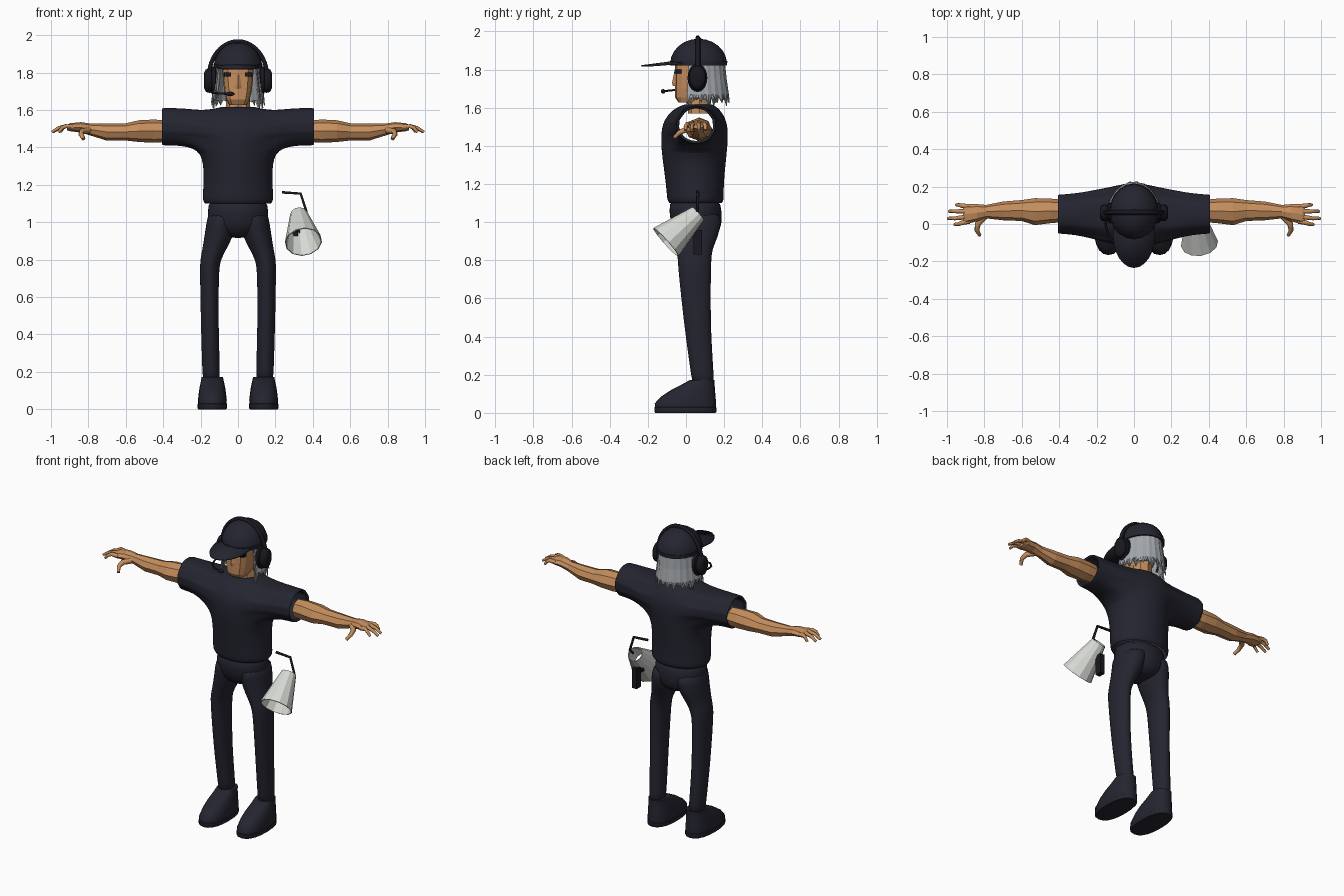
import bpy, bmesh, math
from mathutils import Vector

if "Cube" in bpy.data.objects:
    bpy.data.objects.remove(bpy.data.objects["Cube"])


def material(name, rgb):
    m = bpy.data.materials.new(name)
    m.use_nodes = True
    m.diffuse_color = (*rgb, 1)
    bsdf = m.node_tree.nodes["Principled BSDF"]
    bsdf.inputs["Base Color"].default_value = (*rgb, 1)
    bsdf.inputs["Roughness"].default_value = 0.8
    return m


NAVY = material("navy cloth", (0.018, 0.018, 0.03))
BLACK = material("black plastic", (0.009, 0.009, 0.014))
SKIN = material("tan skin", (0.56, 0.27, 0.11))
HAIR = material("grey hair", (0.36, 0.38, 0.40))
WHITE = material("off white", (0.68, 0.70, 0.66))


def finish(name, bm, mat, smooth=True, mirror=False, subsurf=0, solid=0):
    bmesh.ops.recalc_face_normals(bm, faces=bm.faces)
    me = bpy.data.meshes.new(name)
    bm.to_mesh(me)
    bm.free()
    ob = bpy.data.objects.new(name, me)
    bpy.context.collection.objects.link(ob)
    me.materials.append(mat)
    for p in me.polygons:
        p.use_smooth = smooth
    if smooth:
        me.set_sharp_from_angle(angle=math.radians(50))
    if mirror:
        ob.modifiers.new("Mirror", "MIRROR")
    if subsurf:
        s = ob.modifiers.new("Subdivision", "SUBSURF")
        s.levels = s.render_levels = subsurf
    if solid:
        ob.modifiers.new("Solidify", "SOLIDIFY").thickness = solid
    return ob


def loft(rings, n=16, axis="z", power=1.0, caps=True):
    """Rings are (station, centre a, centre b, radius a, radius b)."""
    bm = bmesh.new()
    loops = []
    for s, ca, cb, ra, rb in rings:
        loop = []
        for i in range(n):
            t = 2 * math.pi * i / n
            c, d = math.cos(t), math.sin(t)
            a = ca + ra * math.copysign(abs(c) ** power, c)
            b = cb + rb * math.copysign(abs(d) ** power, d)
            loop.append(bm.verts.new((a, b, s) if axis == "z" else (s, a, b)))
        loops.append(loop)
    for lo, hi in zip(loops, loops[1:]):
        for i in range(n):
            j = (i + 1) % n
            bm.faces.new((lo[i], lo[j], hi[j], hi[i]))
    if caps:
        bm.faces.new(loops[0])
        bm.faces.new(loops[-1])
    return bm


def wire(name, points, radius, mat, mirror=False, taper=1.0):
    cu = bpy.data.curves.new(name, "CURVE")
    cu.dimensions = "3D"
    cu.bevel_depth = radius
    cu.bevel_resolution = 1
    cu.use_fill_caps = True
    for sx in ((1, -1) if mirror else (1,)):
        sp = cu.splines.new("POLY")
        sp.points.add(len(points) - 1)
        for i, (x, y, z) in enumerate(points):
            sp.points[i].co = (sx * x, y, z, 1)
            sp.points[i].radius = 1 + (taper - 1) * i / (len(points) - 1)
    ob = bpy.data.objects.new(name, cu)
    bpy.context.collection.objects.link(ob)
    cu.materials.append(mat)
    return ob


def block(name, centre, size, mat, mirror=False):
    bm = bmesh.new()
    bmesh.ops.create_cube(bm, size=1)
    bmesh.ops.scale(bm, vec=size, verts=bm.verts)
    bmesh.ops.translate(bm, vec=centre, verts=bm.verts)
    return finish(name, bm, mat, False, mirror)


def ball(name, centre, size, mat, mirror=False, half=False):
    bm = bmesh.new()
    bmesh.ops.create_uvsphere(bm, u_segments=20, v_segments=12, radius=1)
    if half:
        low = [v for v in bm.verts if v.co.z < -0.01]
        bmesh.ops.delete(bm, geom=low, context="VERTS")
        bmesh.ops.holes_fill(bm, edges=bm.edges)
    bmesh.ops.scale(bm, vec=size, verts=bm.verts)
    bmesh.ops.translate(bm, vec=centre, verts=bm.verts)
    return finish(name, bm, mat, True, mirror)


# Shirt: body loft with the side walls opened and pulled out into hollow sleeves
bm = loft([(1.10, 0, .05, .18, .14), (1.115, 0, .05, .193, .152), (1.15, 0, .048, .192, .152),
           (1.25, 0, .045, .187, .16), (1.38, 0, .043, .195, .177), (1.46, 0, .045, .21, .18),
           (1.53, 0, .047, .215, .172), (1.595, 0, .055, .185, .125), (1.617, 0, .065, .085, .075)],
          caps=False)
walls = [f for f in bm.faces if abs(f.calc_center_median().x) > .115
         and 1.38 < f.calc_center_median().z < 1.585]
bmesh.ops.delete(bm, geom=walls, context="FACES")
for sx in (-1, 1):
    edges = [e for e in bm.edges if e.is_boundary and all(
        v.co.x * sx > .05 and 1.3 < v.co.z < 1.61 for v in e.verts)]
    for x, ry, rz in ((.29, .115, .103), (.39, .107, .104), (.412, .107, .102), (.395, .09, .088)):
        geom = bmesh.ops.extrude_edge_only(bm, edges=edges)["geom"]
        new = {g for g in geom if isinstance(g, bmesh.types.BMVert)}
        edges = [g for g in geom if isinstance(g, bmesh.types.BMEdge) and set(g.verts) <= new]
        for v in new:
            t = math.atan2((v.co.z - 1.505) / rz, (v.co.y - .053) / ry)
            v.co = (sx * x, .053 + ry * math.cos(t), 1.51 + rz * math.sin(t))
finish("shirt", bm, NAVY, subsurf=2)

# Trousers
finish("trouser_seat", loft([(.915, 0, .06, .05, .07), (.94, 0, .06, .12, .11), (.99, 0, .055, .165, .135),
                             (1.05, 0, .05, .165, .14), (1.14, 0, .045, .16, .135)], 20), NAVY, subsurf=1)
finish("trouser_legs", loft([(.15, .143, .09, .045, .057), (.18, .143, .088, .048, .06),
                             (.40, .15, .065, .048, .068), (.55, .152, .055, .049, .076),
                             (.75, .153, .045, .052, .087), (.80, .147, .045, .056, .09),
                             (.86, .125, .045, .066, .094), (.92, .104, .055, .078, .115),
                             (1.0, .088, .06, .082, .128), (1.06, .08, .055, .08, .13)]),
       NAVY, mirror=True, subsurf=1)

# Shoes
finish("shoes", loft([(.025, .137, -.003, .076, .16), (.05, .137, -.003, .077, .161),
                      (.085, .137, .012, .073, .143), (.12, .137, .037, .068, .115),
                      (.15, .137, .065, .061, .085), (.172, .137, .085, .057, .065)], 20, power=.85),
       NAVY, mirror=True)
finish("shoe_soles", loft([(0, .137, -.003, .074, .158), (.006, .137, -.003, .079, .163),
                           (.028, .137, -.003, .079, .163), (.032, .137, -.003, .074, .158)],
                          20, power=.85), NAVY, mirror=True)

# Arms with faceted muscles, then fingers and thumbs
finish("arms", loft([(.385, .07, 1.487, .06, .058), (.45, .07, 1.487, .066, .062),
                     (.53, .066, 1.487, .072, .058), (.60, .072, 1.483, .056, .046),
                     (.70, .07, 1.482, .05, .046), (.79, .066, 1.496, .036, .032),
                     (.84, .06, 1.507, .046, .028), (.90, .053, 1.508, .054, .021),
                     (.915, .053, 1.506, .045, .014)], 8, "x"), SKIN, smooth=False, mirror=True)
for label, y, tip, reach in (("little", .093, .102, .95), ("ring", .067, .068, .99),
                             ("middle", .04, .03, .995), ("index", .015, -.002, .96)):
    wire(label + "_fingers", [(.88, y, 1.508), (.92, (y + tip) / 2, 1.514),
                              ((reach + .92) / 2, tip, 1.505), (reach, tip, 1.482)],
         .014, SKIN, True, .6)
wire("thumbs", [(.80, .04, 1.492), (.835, .0, 1.485), (.84, -.035, 1.47), (.825, -.06, 1.445)],
     .019, SKIN, True, .55)

# Head and neck
finish("neck", loft([(1.57, 0, .07, .068, .06), (1.61, 0, .07, .066, .058), (1.70, 0, .075, .06, .058)], 8),
       SKIN, smooth=False)
finish("head", loft([(1.628, 0, .01, .048, .05), (1.655, 0, .02, .062, .077), (1.70, 0, .04, .073, .098),
                     (1.76, 0, .05, .08, .108), (1.845, 0, .055, .085, .112)], 12, power=.6),
       SKIN, smooth=False)
finish("nose", loft([(1.715, 0, -.055, .02, .014), (1.73, 0, -.055, .018, .018), (1.79, 0, -.055, .01, .006)], 4),
       SKIN, smooth=False)
block("eyes", (.052, -.056, 1.79), (.03, .009, .02), BLACK, True)
block("eye_corners", (.0735, -.038, 1.79), (.009, .03, .022), BLACK, True)

# Hair: two flared layers with ragged ends round the sides and back
for layer, (grow, drop, count) in {"outer": (1, 0, 30), "inner": (.9, .02, 23)}.items():
    bm = bmesh.new()
    rows = []
    for i in range(count + 1):
        t = math.radians(-25 + 230 * i / count)
        tooth = i % 2
        back = max(0, math.sin(t))
        column = []
        for z, r in ((1.845, .118), (1.75, .13 - .006 * tooth),
                     (1.67 - drop, .14), (1.61 + .06 * tooth + .015 * (i % 3), .145 - .012 * tooth)):
            column.append(bm.verts.new((grow * r * math.cos(t),
                                        .065 + grow * (r + .02 * back) * math.sin(t), z)))
        rows.append(column)
    for a, b in zip(rows, rows[1:]):
        for k in range(3):
            bm.faces.new((a[k], b[k], b[k + 1], a[k + 1]))
    finish("hair_" + layer, bm, HAIR, smooth=False, solid=.006)

# Cap with a dipping brim
ball("cap_crown", (0, .066, 1.83), (.13, .149, .132), NAVY, half=True)
finish("cap_band", loft([(1.822, 0, .066, .13, .149), (1.845, 0, .066, .132, .151)], 20), NAVY)
bm = bmesh.new()
bmesh.ops.create_circle(bm, cap_ends=True, cap_tris=True, segments=24, radius=1)
for v in bm.verts:
    x, y = v.co.x * .112, -.06 + v.co.y * .175
    v.co = (x, y, 1.846 + min(0, y + .06) * .13 - x * x * .8)
finish("cap_brim", bm, NAVY, solid=.008)
ball("cap_button", (0, .066, 1.962), (.014, .014, .006), NAVY)

# Headset
wire("headband", [(.155 * math.cos(math.pi * i / 24), .062, 1.78 + .187 * math.sin(math.pi * i / 24))
                  for i in range(25)], .013, BLACK)
finish("ear_cups", loft([(.115, .06, 1.757, .045, .066), (.12, .06, 1.757, .052, .075),
                         (.138, .06, 1.757, .052, .075), (.143, .06, 1.757, .042, .062),
                         (.152, .06, 1.757, .045, .066), (.172, .06, 1.757, .042, .06),
                         (.182, .06, 1.757, .028, .04)], 20, "x"), BLACK, mirror=True)
wire("microphone_boom", [(-.155, .05, 1.72), (-.15, -.01, 1.70), (-.135, -.07, 1.692),
                         (-.10, -.108, 1.688), (-.045, -.12, 1.686)], .006, BLACK)
ball("microphone", (-.042, -.12, 1.686), (.024, .012, .012), BLACK)

# Megaphone hung at the left hip
bell, throat = Vector((.35, -.105, .895)), Vector((.325, .063, 1.045))
axis = throat - bell
bm = bmesh.new()
bmesh.ops.create_cone(bm, cap_ends=False, segments=12, radius1=.1, radius2=.046, depth=axis.length)
bmesh.ops.rotate(bm, cent=(0, 0, 0), verts=bm.verts,
                 matrix=axis.to_track_quat("Z", "Y").to_matrix())
bmesh.ops.translate(bm, vec=(bell + throat) / 2, verts=bm.verts)
finish("megaphone_horn", bm, WHITE, smooth=False, solid=.005)
block("megaphone_grip", (.315, .062, .895), (.032, .045, .13), BLACK)
block("megaphone_trigger", (.305, .03, .94), (.03, .03, .025), BLACK)
wire("megaphone_strap", [(.235, .06, 1.16), (.335, .062, 1.153), (.365, .06, 1.06), (.35, .045, 1.035)],
     .008, BLACK)
